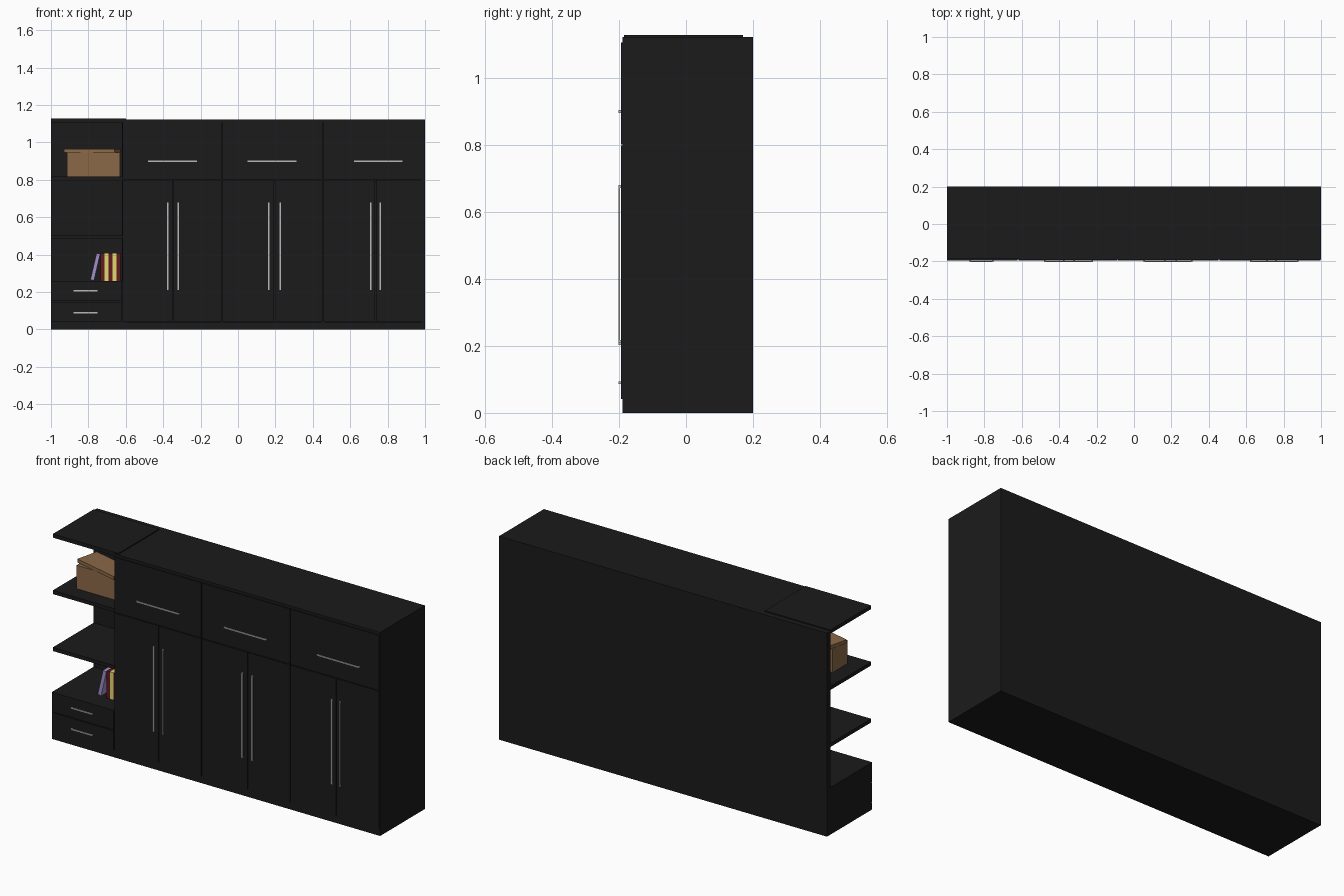
import bpy, math
from mathutils import Matrix

if "Cube" in bpy.data.objects:
    bpy.data.objects.remove(bpy.data.objects["Cube"])


def material(name, rgb):
    m = bpy.data.materials.new(name)
    m.diffuse_color = (*rgb, 1)
    m.use_nodes = True
    m.node_tree.nodes["Principled BSDF"].inputs["Base Color"].default_value = m.diffuse_color
    return m


BLACK = material("black_wood", (0.011, 0.011, 0.011))
STEEL = material("steel", (0.5, 0.5, 0.5))
CARD = material("cardboard", (0.26, 0.14, 0.065))
PURPLE = material("purple", (0.36, 0.28, 0.58))
RED = material("dark_red", (0.12, 0.01, 0.015))
YELLOW = material("yellow", (0.75, 0.70, 0.16))


def box(name, x, y, z, mat=BLACK):
    """Axis-aligned box from (min, max) ranges, origin at its centre."""
    bpy.ops.mesh.primitive_cube_add(size=1, location=[sum(r) / 2 for r in (x, y, z)])
    ob = bpy.context.object
    ob.name = name
    ob.data.transform(Matrix.Diagonal([r[1] - r[0] for r in (x, y, z)] + [1]))
    ob.data.materials.append(mat)
    return ob


BACK, FRONT, FACE = 0.2, -0.182, -0.194   # back, carcass front, door front
TOP, SIDE = 1.122, -0.62                  # cabinet top, left wall of the closed part
GAP = 0.002


def handle(name, x, z, length, vertical=False):
    # slim bar with two short posts
    h, t, yb = length / 2, 0.004, (-0.202, -0.197)
    if vertical:
        box(name + "_bar", (x - t, x + t), yb, (z - h, z + h), STEEL)
    else:
        box(name + "_bar", (x - h, x + h), yb, (z - t, z + t), STEEL)
    for s in (-1, 1):
        px, pz = (x, z + s * (h - t)) if vertical else (x + s * (h - t), z)
        box(name + "_post", (px - t, px + t), (-0.198, FACE), (pz - t, pz + t), STEEL)


def front(name, x0, x1, z0, z1):
    box(name, (x0 + GAP, x1 - GAP), (FACE, FRONT), (z0 + GAP, z1 - GAP))


# carcass
box("back_panel", (-1, 1), (0.17, BACK), (0, TOP))
box("plinth", (-1, 1), (-0.19, 0.17), (0, 0.04))
box("cabinet_top", (SIDE, 1), (-0.19, 0.17), (TOP - 0.015, TOP))
box("right_wall", (0.98, 1), (-0.19, 0.17), (0.04, TOP - 0.015))
box("inner_wall", (SIDE, SIDE + 0.02), (FRONT, 0.17), (0.04, TOP - 0.015))
box("drawer_floor", (SIDE + 0.02, 0.98), (FRONT, 0.17), (0.79, 0.81))

# three closed columns: a drawer above a pair of doors
edges = [SIDE, -0.087, 0.455, 0.998]
splits = [-0.347, 0.195, 0.735]
drawer_handles = [-0.35, 0.182, 0.75]
for i in range(3):
    a, b, m = edges[i], edges[i + 1], splits[i]
    if i:
        box("divider", (a - 0.01, a + 0.01), (FRONT, 0.17), (0.04, TOP - 0.015))
    front("upper_drawer", a, b, 0.80, TOP - 0.014)
    front("left_door", a, m, 0.04, 0.80)
    front("right_door", m, b, 0.04, 0.80)
    handle("drawer_handle", drawer_handles[i], 0.90, 0.26)
for x in (-0.376, -0.319, 0.165, 0.226, 0.71, 0.76):
    handle("door_handle", x, 0.445, 0.47, True)

# open shelves
for name, z in (("top_shelf", 1.108), ("upper_shelf", 0.797), ("middle_shelf", 0.483)):
    x1 = -0.6 if name == "top_shelf" else SIDE
    box(name, (-1, x1), (-0.185, 0.17), (z, z + 0.02))

# low drawer unit under the shelves
box("low_drawer_case", (-1, SIDE), (FRONT, 0.17), (0.04, 0.26))
for z0, z1, hz in ((0.04, 0.15, 0.09), (0.15, 0.262, 0.207)):
    front("low_drawer", -1.0 - GAP, SIDE, z0, z1)
    handle("low_drawer_handle", -0.815, hz, 0.13)

# storage box with its lid set askew
box("storage_box", (-0.915, -0.63), (-0.10, 0.03), (0.817, 0.946), CARD)
lid = box("storage_box_lid", (-0.92, -0.64), (-0.105, 0.025), (0.946, 0.965), CARD)
lid.rotation_euler.z = math.radians(-13.8)

# books
x = -0.735
for w, mat in ((0.02, RED), (0.022, YELLOW), (0.022, RED), (0.022, YELLOW), (0.022, RED)):
    box("book", (x, x + w), (-0.095, 0.015), (0.26, 0.41), mat)
    x += w
leaning = box("leaning_book", (-0.773, -0.753), (-0.095, 0.015), (0.262, 0.408), PURPLE)
leaning.rotation_euler.y = math.radians(13)
